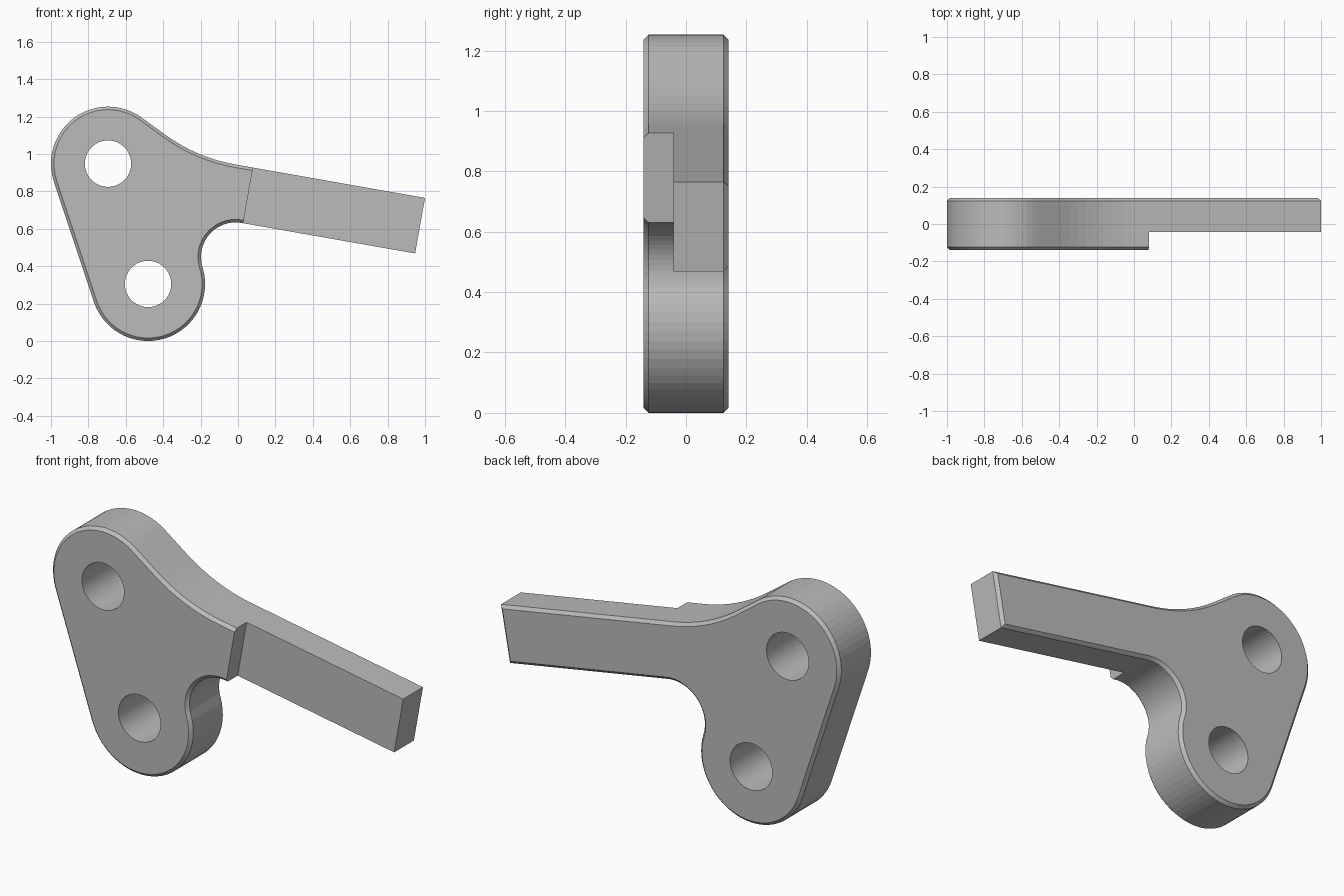
import bpy, bmesh
from math import cos, sin, radians, tan
from mathutils import Vector, Matrix

if "Cube" in bpy.data.objects:
    bpy.data.objects.remove(bpy.data.objects["Cube"], do_unlink=True)

BOSS_R, HOLE_R, DEPTH, CHAMFER = 0.305, 0.124, 0.14, 0.016
UPPER, LOWER = Vector((-0.695, 0.948)), Vector((-0.481, 0.305))
ARM_TOP, ARM_BOTTOM = Vector((1.0, 0.765)), Vector((0.947, 0.468))
STEP_TOP, STEP_FACE = Vector((0.08, 0.927)), -0.042

grey = bpy.data.materials.new("light_grey")
grey.use_nodes = True
colour = (0.5, 0.5, 0.5, 1)
grey.diffuse_color = colour
grey.node_tree.nodes["Principled BSDF"].inputs["Base Color"].default_value = colour


def polar(angle):
    return Vector((cos(radians(angle)), sin(radians(angle))))


def arc(centre, radius, start, end, steps):
    return [centre + radius * polar(start + (end - start) * i / steps)
            for i in range(steps + 1)]


def make_object(name, bm):
    bmesh.ops.recalc_face_normals(bm, faces=bm.faces)
    mesh = bpy.data.meshes.new(name)
    bm.to_mesh(mesh)
    bm.free()
    mesh.materials.append(grey)
    obj = bpy.data.objects.new(name, mesh)
    bpy.context.collection.objects.link(obj)
    return obj


def inset(points, distance):
    # Mitred inward offset of a counter-clockwise outline
    result = []
    for i, p in enumerate(points):
        a = (p - points[i - 1]).normalized()
        b = (points[(i + 1) % len(points)] - p).normalized()
        na, nb = Vector((-a.y, a.x)), Vector((-b.y, b.x))
        result.append(p + (na + nb) * distance / (1 + na.dot(nb)))
    return result


# Lever outline: two bosses, inner fillet, arm and sweeping upper curve
SWEEP_R = 0.9
sweep_end = Vector((-0.22, 0.98)) + SWEEP_R * tan(radians(13)) * polar(-10)
outline = arc(UPPER, BOSS_R, 54, 198.4, 24)
outline += arc(LOWER, BOSS_R, 198.4, 377.1, 30)
outline += arc(Vector((-0.013, 0.449)), 0.185, 197.1, 80, 20)[1:]
outline += [ARM_BOTTOM, ARM_TOP]
outline += arc(sweep_end + SWEEP_R * polar(80), SWEEP_R, 260, 234, 8)

# Lever body with chamfered front and back rims
bm = bmesh.new()
small = inset(outline, CHAMFER)
rings = [[bm.verts.new((p.x, y, p.y)) for p in pts] for pts, y in (
    (small, -DEPTH), (outline, CHAMFER - DEPTH),
    (outline, DEPTH - CHAMFER), (small, DEPTH))]
for low, high in zip(rings, rings[1:]):
    for i in range(len(low)):
        bm.faces.new((low[i - 1], low[i], high[i], high[i - 1]))
bm.faces.new(rings[0])
bm.faces.new(rings[-1])
lever = make_object("lever", bm)


def cut(cutter):
    mod = lever.modifiers.new(cutter.name, "BOOLEAN")
    mod.operation = "DIFFERENCE"
    mod.solver = "EXACT"
    mod.object = cutter
    cutter.hide_render = True
    cutter.hide_set(True)


# Pivot holes
for name, centre in (("upper_hole", UPPER), ("lower_hole", LOWER)):
    bm = bmesh.new()
    bmesh.ops.create_cone(bm, cap_ends=True, segments=48, radius1=HOLE_R,
                          radius2=HOLE_R, depth=1,
                          matrix=Matrix.Translation((centre.x, 0, centre.y))
                          @ Matrix.Rotation(radians(90), 4, "X"))
    cut(make_object(name + "_cutter", bm))

# Step that thins the arm from the front
bm = bmesh.new()
bmesh.ops.create_cube(bm, size=1, matrix=(
    Matrix.Translation((STEP_TOP.x, STEP_FACE, STEP_TOP.y))
    @ Matrix.Rotation(radians(10), 4, "Y")
    @ Matrix.Translation((0.75, -0.25, -0.15))
    @ Matrix.Diagonal((1.5, 0.5, 0.5, 1))))
cut(make_object("arm_step_cutter", bm))

# Apply the cuts and remove the helpers
bpy.context.view_layer.update()
shaped = bpy.data.meshes.new_from_object(
    lever.evaluated_get(bpy.context.evaluated_depsgraph_get()))
cutters = [mod.object for mod in lever.modifiers]
lever.modifiers.clear()
lever.data = shaped
for cutter in cutters:
    bpy.data.objects.remove(cutter, do_unlink=True)
